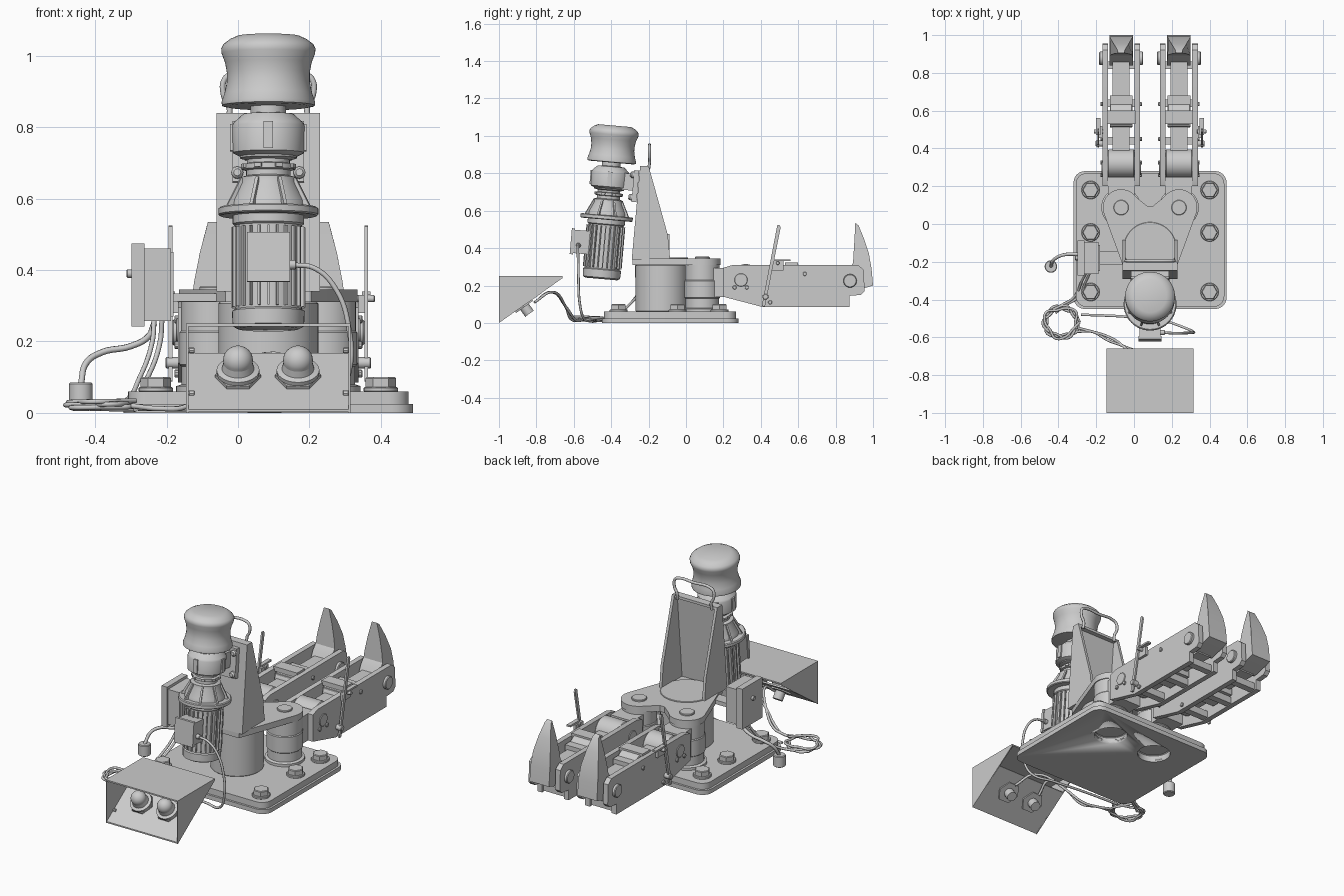
import bpy, bmesh, math
from math import sin, cos, pi, radians
from mathutils import Matrix, Vector

CX = 0.085                                   # centre line of the machine
I = Matrix.Identity(4)
AX = {'X': Matrix.Rotation(pi / 2, 4, 'Y'), 'Z': I}

def finish(name, bm, M=I, bevel=0.0, seg=2):
    if bevel:
        es = [e for e in bm.edges if len(e.link_faces) == 2 and e.calc_face_angle(0) > 0.6]
        bmesh.ops.bevel(bm, geom=es, offset=bevel, segments=seg, affect='EDGES', clamp_overlap=True)
    bmesh.ops.recalc_face_normals(bm, faces=bm.faces)
    for f in bm.faces:
        f.smooth = True
    for e in bm.edges:
        e.smooth = len(e.link_faces) == 2 and e.calc_face_angle(0) < radians(32)
    bm.transform(M)
    me = bpy.data.meshes.new(name)
    bm.to_mesh(me)
    bm.free()
    o = bpy.data.objects.new(name, me)
    bpy.context.collection.objects.link(o)
    return o

def prism(name, pts, axis, a, b, M=I, bevel=0.0):
    """Extrude an outline: (y, z) points along X or (x, y) points along Z."""
    bm = bmesh.new()
    put = (lambda p, t: (t, p[0], p[1])) if axis == 'X' else (lambda p, t: (p[0], p[1], t))
    A = [bm.verts.new(put(p, a)) for p in pts]
    B = [bm.verts.new(put(p, b)) for p in pts]
    bm.faces.new(A)
    bm.faces.new(B[::-1])
    for i in range(len(pts)):
        j = (i + 1) % len(pts)
        bm.faces.new((A[i], A[j], B[j], B[i]))
    return finish(name, bm, M, bevel)

def box(name, x0, x1, y0, y1, z0, z1, M=I, bevel=0.0):
    return prism(name, [(x0, y0), (x1, y0), (x1, y1), (x0, y1)], 'Z', z0, z1, M, bevel)

def lathe(name, prof, M=I, n=40):
    """Turn (radius, height) points round local z, capped at both ends."""
    bm = bmesh.new()
    rings = [[bm.verts.new((r * cos(2 * pi * i / n), r * sin(2 * pi * i / n), z)) for i in range(n)] for r, z in prof]
    for a, b in zip(rings, rings[1:]):
        for i in range(n):
            j = (i + 1) % n
            bm.faces.new((a[i], a[j], b[j], b[i]))
    bm.faces.new(rings[0][::-1])
    bm.faces.new(rings[-1])
    return finish(name, bm, M)

def cyl(name, c, r, h, axis='Z', n=32):
    """Cylinder centred on c, with a slight edge chamfer."""
    k = min(0.004, r * 0.2, h * 0.2)
    prof = [(r - k, -h / 2), (r, -h / 2 + k), (r, h / 2 - k), (r - k, h / 2)]
    return lathe(name, prof, Matrix.Translation(c) @ AX[axis], n)

def tube(name, pts, r=0.007):
    cu = bpy.data.curves.new(name, 'CURVE')
    cu.dimensions, cu.bevel_depth, cu.bevel_resolution, cu.resolution_u = '3D', r, 2, 6
    cu.use_fill_caps = True
    sp = cu.splines.new('BEZIER')
    sp.bezier_points.add(len(pts) - 1)
    for b, p in zip(sp.bezier_points, pts):
        b.co = p
        b.handle_left_type = b.handle_right_type = 'AUTO'
    o = bpy.data.objects.new(name, cu)
    bpy.context.collection.objects.link(o)
    return o

def arc(cx, cy, r, a0, a1, n=14):
    return [(cx + r * cos(radians(a0 + (a1 - a0) * i / n)), cy + r * sin(radians(a0 + (a1 - a0) * i / n))) for i in range(n + 1)]

def round_rect(x0, x1, y0, y1, r):
    return (arc(x1 - r, y1 - r, r, 0, 90, 6) + arc(x0 + r, y1 - r, r, 90, 180, 6)
            + arc(x0 + r, y0 + r, r, 180, 270, 6) + arc(x1 - r, y0 + r, r, 270, 360, 6))

HOOKS = (-0.068, 0.238)
PY = 0.087                                   # y of the swivel pivots

# Base plate with chamfered lip and bolts; sockets under the swivels
prism('base_flange', round_rect(-0.32, 0.49, -0.45, 0.28, 0.06), 'Z', 0.0, 0.025, bevel=0.006)
plate = prism('base_plate', round_rect(-0.308, 0.478, -0.438, 0.268, 0.055), 'Z', 0.01, 0.06, bevel=0.006)
for x in (-0.23, 0.40):
    for y in (0.18, -0.045, -0.36):
        cyl('bolt_washer', (x, y, 0.065), 0.048, 0.014)
        cyl('base_bolt', (x, y, 0.083), 0.043, 0.036, n=6)
for ob in [o for o in bpy.data.objects if o.name.startswith('base_') and 'bolt' not in o.name]:
    for i, x in enumerate(HOOKS):
        cut = cyl('socket_cutter', (x, PY, 0.0), 0.09, 0.08)
        cut.hide_render = True
        cut.hide_set(True)
        m = ob.modifiers.new('socket', 'BOOLEAN')
        m.operation, m.object = 'DIFFERENCE', cut

# Pedestal, swivel posts and the lobed top plate
cyl('pedestal', (CX, -0.13, 0.185), 0.14, 0.25, n=64)
for x in HOOKS:
    lathe('swivel_post', [(0.105, 0.055), (0.105, 0.075), (0.09, 0.08), (0.09, 0.13), (0.096, 0.135), (0.096, 0.225), (0.092, 0.23), (0.092, 0.312)],
          Matrix.Translation((x, PY, 0)), 48)
    cyl('swivel_cap', (x, PY, 0.347), 0.04, 0.014)
outline = (arc(HOOKS[0], PY, 0.097, 195, 35) + [(0.07, 0.095), (0.10, 0.095)]
           + arc(HOOKS[1], PY, 0.097, 145, -15) + [(0.205, -0.285), (-0.035, -0.285)])
prism('top_plate', outline, 'Z', 0.31, 0.345, bevel=0.003)
cyl('pedestal_cap', (CX, -0.13, 0.345), 0.14, 0.01, n=64)

# Tower: leaning face plate, two tapered cheeks and a carrying handle
prism('tower_face', [(-0.29, 0.34), (-0.245, 0.84), (-0.225, 0.84), (-0.27, 0.34)], 'X', -0.06, 0.23)
for x in (-0.06, 0.214):
    prism('tower_cheek', [(-0.29, 0.34), (-0.245, 0.84), (-0.2, 0.84), (-0.097, 0.47), (-0.085, 0.34)], 'X', x, x + 0.016)
box('tower_top', -0.06, 0.23, -0.245, -0.2, 0.825, 0.84)
tube('tower_handle', [(-0.025, -0.2, 0.82), (-0.025, -0.195, 0.86), (-0.04, -0.195, 0.89), (-0.037, -0.195, 0.935), (-0.015, -0.195, 0.948),
                      (CX, -0.195, 0.948), (0.185, -0.195, 0.948), (0.207, -0.195, 0.935), (0.21, -0.195, 0.89), (0.195, -0.195, 0.86), (0.195, -0.2, 0.82)], 0.008)

# Capstan: motor, bell housing, gearbox and drum on one leaning axis
C = Matrix.Translation((CX, -0.453, 0.235)) @ Matrix.Rotation(radians(-5), 4, 'X')
lathe('motor_body', [(0.085, 0), (0.1, 0.008), (0.102, 0.05), (0.094, 0.055), (0.094, 0.29), (0.1, 0.295), (0.1, 0.32)], C)
lathe('motor_flange', [(0.135, 0.318), (0.14, 0.322), (0.14, 0.338), (0.135, 0.342)], C, 48)
lathe('bell_housing', [(0.108, 0.34), (0.105, 0.36), (0.08, 0.41), (0.08, 0.425), (0.062, 0.43), (0.062, 0.445), (0.073, 0.448),
                       (0.073, 0.462), (0.06, 0.465), (0.06, 0.475), (0.08, 0.48), (0.08, 0.5)], C)
lathe('gearbox', [(0.08, 0.485), (0.1, 0.495), (0.102, 0.57), (0.097, 0.58), (0.072, 0.603), (0.05, 0.606), (0.05, 0.64)], C)
lathe('capstan_drum', [(0.115, 0.625), (0.13, 0.628), (0.131, 0.638), (0.123, 0.662), (0.116, 0.695), (0.116, 0.72), (0.121, 0.748),
                       (0.131, 0.775), (0.132, 0.788), (0.126, 0.8), (0.108, 0.814), (0.088, 0.823)], C, 64)
for i in range(24):
    box('motor_fin', 0.09, 0.104, -0.003, 0.003, 0.06, 0.285, C @ Matrix.Rotation(2 * pi * i / 24, 4, 'Z'))
for i in range(8):
    R = C @ Matrix.Rotation(2 * pi * (i + 0.5) / 8, 4, 'Z')
    prism('bell_rib', [(0.06, 0.335), (0.125, 0.335), (0.125, 0.345), (0.084, 0.422), (0.06, 0.422)], 'X', -0.005, 0.005, R)
    box('spline_tooth', 0.06, 0.079, -0.01, 0.01, 0.45, 0.462, R)
for i in range(4):
    box('gearbox_rib', -0.013, 0.013, -0.107, -0.08, 0.5, 0.575, C @ Matrix.Rotation(pi / 2 * i, 4, 'Z'), 0.006)

# Bracket joining the gearbox to the tower
box('capstan_bracket', -0.1, 0.1, 0.125, 0.152, 0.425, 0.595, C, 0.004)
box('capstan_arm', -0.065, 0.065, 0.06, 0.13, 0.485, 0.575, C, 0.004)
for sx in (-0.087, 0.087):
    for z in (0.45, 0.57):
        lathe('bracket_bolt', [(0.017, 0), (0.017, 0.012), (0.01, 0.02)], C @ Matrix.Translation((sx, 0.126, z)) @ Matrix.Rotation(pi / 2, 4, 'X'), 12)

# Motor terminal box and its cable
box('terminal_box', -0.056, 0.056, -0.165, -0.085, 0.125, 0.25, C, 0.006)
box('terminal_lid', -0.06, 0.06, -0.18, -0.163, 0.118, 0.257, C, 0.006)
cyl('cable_gland', (0.148, -0.575, 0.415), 0.013, 0.03, 'X', 12)
tube('motor_cable', [(0.15, -0.575, 0.415), (0.215, -0.578, 0.405), (0.275, -0.577, 0.345), (0.31, -0.575, 0.24), (0.312, -0.57, 0.12),
                     (0.27, -0.55, 0.03), (0.15, -0.51, 0.01), (-0.05, -0.49, 0.01), (-0.28, -0.48, 0.012)])

# Mooring hooks
for cx in HOOKS:
    out = -1 if cx < CX else 1               # lever sits on the outer side
    side = [(0.2, 0.295), (0.25, 0.31), (0.92, 0.31), (0.95, 0.285), (0.955, 0.17), (0.935, 0.15), (0.875, 0.145), (0.875, 0.085), (0.41, 0.085), (0.2, 0.14)]
    for s in (-1, 1):
        prism('hook_cheek', side, 'X', cx + s * 0.07, cx + s * 0.1, bevel=0.002)
        cyl('hinge_boss', (cx + s * 0.1, 0.294, 0.23), 0.035, 0.01, 'X')
        cyl('horn_pin_cap', (cx + s * 0.105, 0.877, 0.225), 0.036, 0.022, 'X')
        for y, z in ((0.26, 0.19), (0.325, 0.19), (0.635, 0.262), (0.45, 0.11)):
            cyl('cheek_bolt', (cx + s * 0.104, y, z), 0.011, 0.012, 'X', 10)
    box('hook_neck', cx - 0.07, cx + 0.07, 0.1, 0.25, 0.14, 0.295, bevel=0.003)
    cyl('hinge_barrel', (cx, 0.32, 0.24), 0.075, 0.14, 'X')
    cyl('latch_barrel', (cx, 0.58, 0.245), 0.07, 0.12, 'X')
    box('latch_block', cx - 0.06, cx + 0.06, 0.52, 0.68, 0.13, 0.29, bevel=0.004)
    box('hook_bar', cx - 0.045, cx + 0.045, 0.36, 0.88, 0.16, 0.265)
    for y in (0.42, 0.62, 0.82):
        box('cheek_spacer', cx - 0.075, cx + 0.075, y, y + 0.04, 0.09, 0.13)
    box('hook_rear_strap', cx - 0.075, cx + 0.075, 0.53, 0.60, 0.295, 0.322, bevel=0.004)
    # Horn narrows towards its tip
    horn = prism('hook_horn', [(0.905, 0.535), (0.922, 0.522), (0.952, 0.45), (0.978, 0.37), (0.992, 0.29), (1.0, 0.2), (0.95, 0.185),
                               (0.87, 0.165), (0.84, 0.225), (0.87, 0.29), (0.893, 0.32), (0.896, 0.37), (0.901, 0.45)], 'X', cx - 1, cx + 1)
    for v in horn.data.vertices:
        w = 0.062 - 0.046 * (max(0, v.co.z - 0.3) / 0.235) ** 1.5
        v.co.x = cx + math.copysign(w, v.co.x - cx)
    # Release lever
    lx = cx + out * 0.121
    prism('release_lever', [(0.405, 0.09), (0.422, 0.088), (0.506, 0.51), (0.5, 0.525), (0.488, 0.522)], 'X', lx - 0.005, lx + 0.005)
    cyl('lever_pivot', (cx + out * 0.11, 0.425, 0.14), 0.016, 0.05, 'X', 16)
    cyl('lever_latch', (cx + out * 0.12, 0.49, 0.32), 0.01, 0.05, 'X', 12)
    box('latch_tongue', lx - 0.012, lx + 0.012, 0.47, 0.56, 0.33, 0.34)
    box('lever_guide', cx + out * 0.108 - 0.008, cx + out * 0.108 + 0.008, 0.455, 0.52, 0.28, 0.33, bevel=0.003)

# Control box on the left with lid, latch and bracket
box('control_box', -0.262, -0.188, -0.265, -0.095, 0.258, 0.46, bevel=0.006)
box('control_lid', -0.298, -0.262, -0.272, -0.088, 0.242, 0.475, bevel=0.008)
cyl('lid_knob', (-0.304, -0.18, 0.39), 0.012, 0.016, 'X', 12)
box('box_back_plate', -0.19, -0.18, -0.25, -0.11, 0.27, 0.45)
box('box_bracket', -0.185, 0.0, -0.215, -0.145, 0.312, 0.335)

# Floor sensor, cable coil and loose cables
cyl('floor_sensor', (-0.44, -0.225, 0.053), 0.033, 0.065)
tube('sensor_cable', [(-0.235, -0.17, 0.25), (-0.25, -0.165, 0.215), (-0.3, -0.16, 0.187), (-0.38, -0.165, 0.17), (-0.425, -0.19, 0.14), (-0.44, -0.225, 0.08)], 0.009)
coil = [(-0.385 + (0.098 - 0.012 * (i % 3)) * cos(i * pi / 5), -0.52 + (0.09 - 0.012 * (i % 3)) * sin(i * pi / 5), 0.01 + 0.0008 * i) for i in range(31)]
tube('cable_coil', coil)
for k, dx in enumerate((0.0, 0.022)):
    tube('box_cable', [(-0.235 + dx, -0.2 - 0.03 * k, 0.26), (-0.24 + dx, -0.23, 0.2), (-0.275 + dx, -0.3, 0.1), (-0.32 + dx, -0.39, 0.03), (-0.385 + dx, -0.43, 0.015), (-0.46 + 2 * dx, -0.47, 0.012)])
    tube('switch_cable', [(-0.3, -0.55 - 0.02 * k, 0.02), (-0.22, -0.57, 0.012), (-0.14, -0.595 - 0.02 * k, 0.02), (-0.06, -0.645, 0.09),
                          (0.0 + 0.1 * k, -0.72, 0.165), (0.0 + 0.168 * k, -0.81, 0.11)])

# Foot switch hood: flat roof, triangular sides, sloping button panel
box('hood_roof', -0.145, 0.315, -1.0, -0.66, 0.242, 0.25)
for x in (-0.145, 0.309):
    prism('hood_side', [(-1.0, 0.0), (-1.0, 0.25), (-0.66, 0.25), (-0.66, 0.24)], 'X', x, x + 0.006)
prism('button_panel', [(-1.0, 0.002), (-1.0, 0.01), (-0.775, 0.168), (-0.77, 0.16)], 'X', -0.142, 0.312)
for x in (-0.13, 0.302):
    for z in (0.045, 0.165):
        cyl('hood_bolt', (x, -0.98 + z * 0.9, z + 0.01), 0.008, 0.016, 'X', 8)
for x in (0.0, 0.168):
    P = Matrix.Translation((x, -0.872, 0.098)) @ Matrix.Rotation(radians(36), 4, 'X')
    lathe('button_nut', [(0.064, -0.015), (0.064, 0.012), (0.056, 0.018)], P, 6)
    lathe('button_collar', [(0.06, 0.016), (0.06, 0.028), (0.045, 0.032), (0.04, 0.055)], P, 28)
    lathe('button_dome', [(0.04, 0.045)] + [(0.042 * cos(a * pi / 16), 0.06 + 0.042 * sin(a * pi / 16)) for a in range(8)], P, 28)
    lathe('button_stem', [(0.028, -0.06), (0.028, 0.0)], P, 16)
